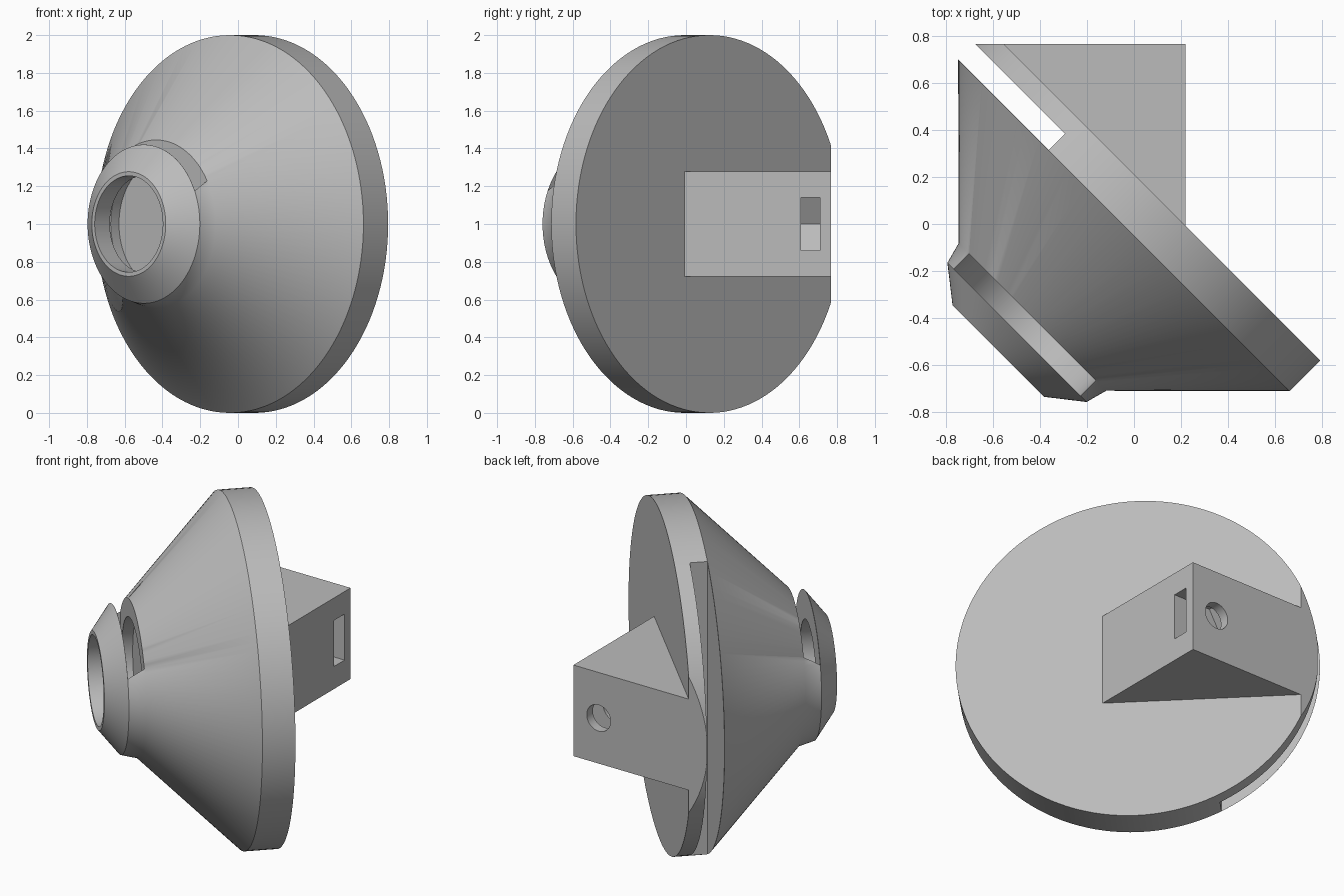
import bpy, bmesh, math
from mathutils import Matrix, Vector

cube = bpy.data.objects.get("Cube")
if cube:
    bpy.data.objects.remove(cube, do_unlink=True)

grey = bpy.data.materials.new("plain grey")
grey.use_nodes = True
colour = (0.5, 0.5, 0.5, 1)
grey.diffuse_color = colour
grey.node_tree.nodes["Principled BSDF"].inputs["Base Color"].default_value = colour

# Lamp axis runs diagonally: local y points to the back, local x across
TILT = Matrix.Translation((0, 0, 1)) @ Matrix.Rotation(-math.pi / 4, 4, "Z") @ Matrix.Translation((-0.026, 0, 0))
SEGMENTS = 128


def finish(name, bm, matrix=Matrix()):
    bm.transform(matrix)
    bmesh.ops.recalc_face_normals(bm, faces=bm.faces)
    mesh = bpy.data.meshes.new(name)
    bm.to_mesh(mesh)
    bm.free()
    mesh.materials.append(grey)
    obj = bpy.data.objects.new(name, mesh)
    bpy.context.collection.objects.link(obj)
    return obj


def lathe(name, profile, matrix=TILT):
    """Closed solid of revolution about y from (y, radius) points."""
    bm = bmesh.new()
    rings = []
    for y, r in profile:
        angles = [2 * math.pi * i / SEGMENTS for i in range(SEGMENTS)]
        rings.append([bm.verts.new((r * math.cos(a), y, r * math.sin(a))) for a in angles])
    for a, b in zip(rings, rings[1:]):
        for i in range(SEGMENTS):
            j = (i + 1) % SEGMENTS
            bm.faces.new((a[i], a[j], b[j], b[i]))
    bm.faces.new(rings[0])
    bm.faces.new(rings[-1])
    return finish(name, bm, matrix)


def prism(name, outline, direction, matrix=Matrix()):
    """Flat outline pushed along a direction."""
    bm = bmesh.new()
    face = bm.faces.new([bm.verts.new(p) for p in outline])
    new = bmesh.ops.extrude_face_region(bm, geom=[face])["geom"]
    bmesh.ops.translate(bm, vec=Vector(direction), verts=[v for v in new if isinstance(v, bmesh.types.BMVert)])
    return finish(name, bm, matrix)


def box(name, low, high, matrix=Matrix()):
    (x0, y0, z0), (x1, y1, z1) = low, high
    return prism(name, [(x0, y0, z0), (x1, y0, z0), (x1, y1, z0), (x0, y1, z0)], (0, 0, z1 - z0), matrix)


def combine(target, tool, operation="DIFFERENCE"):
    tool.hide_render = True
    mod = target.modifiers.new(tool.name, "BOOLEAN")
    mod.operation = operation
    mod.solver = "EXACT"
    mod.object = tool
    bpy.context.view_layer.objects.active = target
    bpy.ops.object.modifier_apply(modifier=mod.name)
    bpy.data.objects.remove(tool, do_unlink=True)


# Conical housing with collar, neck and rim
body = lathe("conical_housing", [(-0.792, 0.277), (-0.68, 0.42), (-0.587, 0.445), (-0.035, 1), (0.15, 1)])

# Front opening and the seat behind it
combine(body, lathe("front_opening", [(-0.9, 0.255), (-0.64, 0.255)]))
combine(body, lathe("seat_recess", [(-0.64, 0.34), (-0.525, 0.34)]))

# U-shaped slot that drops in from the top of the neck
R = 0.382
arc = [math.pi + math.pi * i / 48 for i in range(49)]
outline = [(R * math.cos(a), -0.679, R * math.sin(a)) for a in arc]
outline += [(R, -0.679, 0.7), (-R, -0.679, 0.7)]
combine(body, prism("neck_slot", outline, (0, 0.092, 0), TILT))

# Side slot through the rim
combine(body, box("rim_slot", (-1.3, -0.0345, -1.2), (-0.455, 0.064, 1.2), TILT))

# Wedge mounting block on the back
block = prism("mounting_block", [(-0.62, 0.8, 0.723), (0.22, 0.8, 0.723), (0.22, -0.04, 0.723)], (0, 0, 0.554))
combine(body, block, "UNION")

# Flat wall face that trims the rim and the block
combine(body, box("wall_trim", (-2, 0.768, -1), (2, 2, 3)))

# Screw hole and hexagonal nut pocket
combine(body, lathe("screw_hole", [(0.4, 0.08), (0.9, 0.08)], Matrix.Translation((0.05, 0, 1))))
hexagon = [(-0.162, 0), (-0.081, 0.14), (0.4, 0.14), (0.4, -0.14), (-0.081, -0.14)]
combine(body, prism("nut_pocket", [(0.05 + x, 0.61, 1 + z) for x, z in hexagon], (0, 0.1, 0)))

bpy.ops.object.select_all(action="DESELECT")
body.select_set(True)
bpy.context.view_layer.objects.active = body
bpy.ops.object.shade_smooth_by_angle(angle=math.radians(35))
